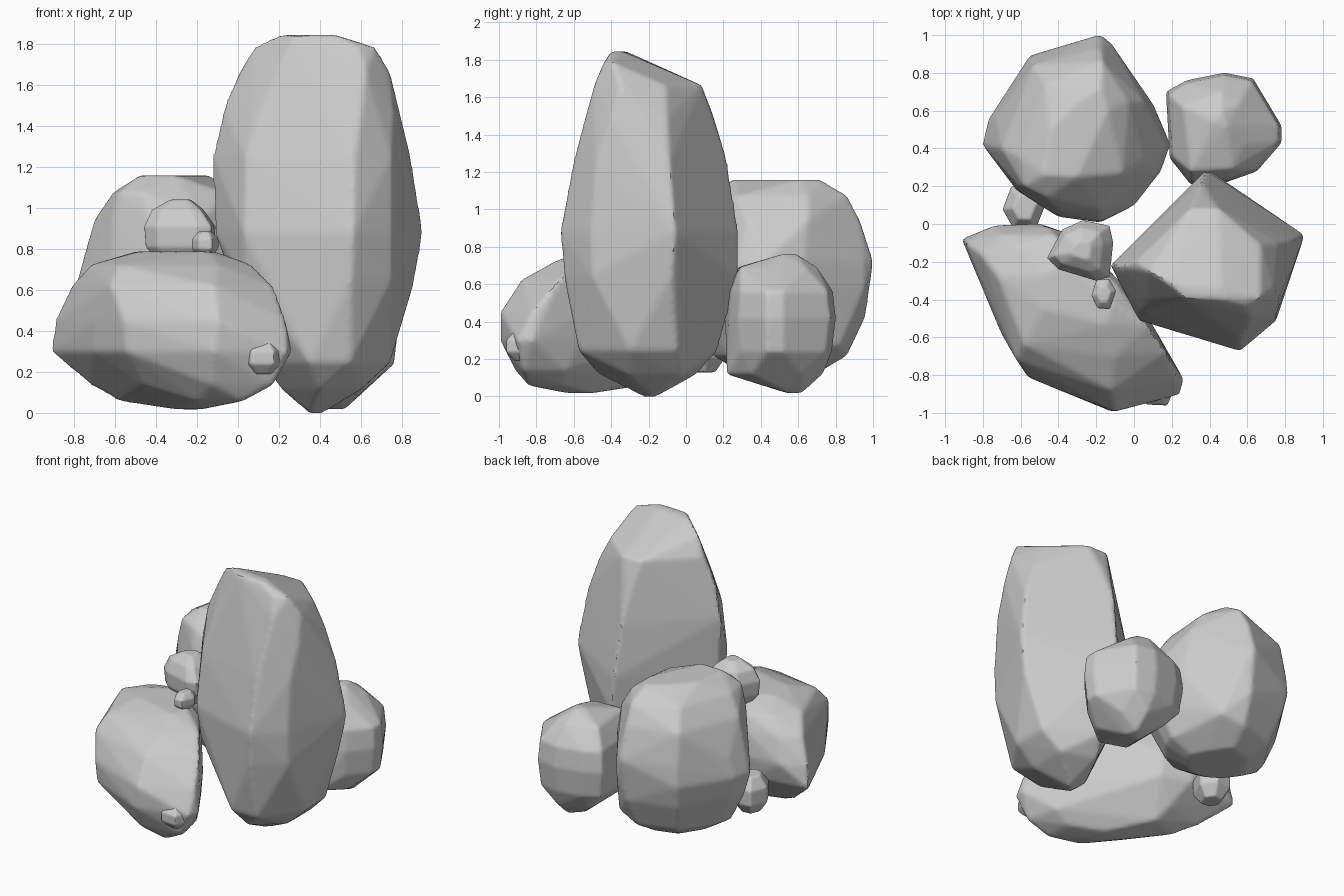
import bpy, bmesh

def rock(name, layers, voxel=0.017):
    """Convex boulder wrapped around horizontal sections (z, [(x, y), ...]), edges worn soft."""
    bm = bmesh.new()
    for z, pts in layers:
        for x, y in pts:
            bm.verts.new((x, y, z))
    bmesh.ops.convex_hull(bm, input=bm.verts)
    loose = [v for v in bm.verts if not v.link_faces]
    bmesh.ops.delete(bm, geom=loose, context='VERTS')
    # small outset makes up for the edge wear
    mid = sum((v.co for v in bm.verts), bm.verts[:][0].co * 0) / len(bm.verts)
    for v in bm.verts:
        v.co = mid + (v.co - mid) * 1.006
    bmesh.ops.recalc_face_normals(bm, faces=bm.faces)
    me = bpy.data.meshes.new(name)
    bm.to_mesh(me)
    bm.free()
    ob = bpy.data.objects.new(name, me)
    bpy.context.collection.objects.link(ob)
    rem = ob.modifiers.new("wear_grid", 'REMESH')
    rem.mode = 'VOXEL'
    rem.voxel_size = voxel
    sm = ob.modifiers.new("wear", 'SMOOTH')
    sm.factor = 0.5
    sm.iterations = 3
    bpy.ops.object.select_all(action='DESELECT')
    bpy.context.view_layer.objects.active = ob
    ob.select_set(True)
    bpy.ops.object.modifier_apply(modifier=rem.name)
    bpy.ops.object.modifier_apply(modifier=sm.name)
    bpy.ops.object.shade_smooth_by_angle(angle=0.5)
    return ob

def scaled(pts, k, c):
    return [(c[0] + (x - c[0]) * k, c[1] + (y - c[1]) * k) for x, y in pts]

# tall standing boulder
rock("tall_boulder", [
    (0.00, [(0.35, -0.22), (0.40, -0.17)]),
    (0.12, [(0.21, -0.25), (0.40, -0.46), (0.60, -0.30), (0.60, -0.02), (0.36, 0.05)]),
    (0.25, [(0.13, -0.33), (0.35, -0.57), (0.55, -0.57), (0.74, -0.30), (0.73, -0.05), (0.40, 0.17)]),
    (0.65, [(-0.02, -0.20), (0.03, -0.46), (0.55, -0.65), (0.75, -0.50), (0.86, -0.08), (0.40, 0.28)]),
    (0.88, [(-0.11, -0.22), (0.03, -0.51), (0.56, -0.67), (0.75, -0.51), (0.90, -0.06), (0.38, 0.28)]),
    (1.25, [(-0.12, -0.22), (0.04, -0.46), (0.56, -0.60), (0.75, -0.48), (0.84, -0.09), (0.36, 0.22)]),
    (1.48, [(-0.07, -0.23), (0.08, -0.40), (0.60, -0.54), (0.76, -0.40), (0.76, -0.10), (0.37, 0.15)]),
    (1.66, [(0.01, -0.20), (0.62, -0.49), (0.74, -0.35), (0.67, -0.11), (0.45, 0.08), (0.30, 0.08)]),
    (1.78, [(0.08, -0.25), (0.59, -0.44), (0.67, -0.39)]),
    (1.84, [(0.20, -0.32), (0.27, -0.39), (0.48, -0.40), (0.46, -0.34)]),
])

# low long boulder at the front left
rock("front_boulder", [
    (0.02, [(-0.32, -0.52), (-0.18, -0.64), (-0.18, -0.50)]),
    (0.06, [(-0.58, -0.30), (-0.20, -0.78), (0.02, -0.84), (0.02, -0.65), (-0.38, -0.24)]),
    (0.14, [(-0.72, -0.20), (-0.46, -0.68), (-0.13, -0.91), (0.17, -0.87), (0.12, -0.64), (-0.42, -0.15)]),
    (0.30, [(-0.91, -0.08), (-0.70, -0.56), (-0.55, -0.80), (-0.12, -0.99), (0.24, -0.90),
            (0.26, -0.82), (0.10, -0.56), (-0.30, -0.09), (-0.50, -0.02)]),
    (0.45, [(-0.89, -0.10), (-0.70, -0.58), (-0.56, -0.81), (-0.10, -0.99), (0.23, -0.82),
            (0.10, -0.54), (-0.30, -0.07), (-0.50, 0.00), (-0.74, -0.01)]),
    (0.62, [(-0.81, -0.16), (-0.62, -0.72), (-0.12, -0.88), (0.17, -0.68), (-0.08, -0.30),
            (-0.45, -0.02), (-0.70, -0.06)]),
    (0.72, [(-0.72, -0.28), (-0.58, -0.64), (-0.10, -0.70), (0.07, -0.54), (-0.09, -0.32),
            (-0.42, -0.06), (-0.60, -0.12)]),
    (0.785, [(-0.50, -0.28), (-0.48, -0.45), (-0.15, -0.53), (-0.11, -0.42), (-0.34, -0.20)]),
])

# big blocky boulder at the back left
back = [(-0.80, 0.42), (-0.77, 0.55), (-0.55, 0.89), (-0.18, 1.00), (-0.12, 0.95), (0.10, 0.63),
        (0.19, 0.42), (0.14, 0.28), (0.00, 0.10), (-0.18, 0.01), (-0.40, 0.04), (-0.62, 0.18)]
mid = (-0.30, 0.50)
rock("back_boulder", [
    (0.13, scaled(back, 0.42, mid)),
    (0.22, scaled(back, 0.72, mid)),
    (0.27, [(-0.60, 0.23), (-0.05, 0.82), (-0.18, 0.86)]),
    (0.42, scaled(back, 0.91, mid)),
    (0.58, [(x, min(y, 0.98)) for x, y in back]),
    (0.72, [(-0.76, 0.42), (-0.73, 0.56), (-0.54, 0.88), (-0.18, 1.00), (-0.12, 0.95), (0.10, 0.63),
            (0.17, 0.42), (0.12, 0.28), (-0.18, 0.02), (-0.40, 0.05), (-0.61, 0.18)]),
    (0.94, [(-0.70, 0.40), (-0.53, 0.84), (-0.18, 0.93), (0.05, 0.65), (0.05, 0.33),
            (-0.18, 0.08), (-0.42, 0.09), (-0.61, 0.20)]),
    (1.07, [(-0.61, 0.36), (-0.58, 0.20), (-0.47, 0.74), (-0.17, 0.86), (-0.03, 0.65),
            (-0.06, 0.27), (-0.46, 0.14)]),
    (1.155, [(-0.48, 0.26), (-0.44, 0.50), (-0.30, 0.64), (-0.18, 0.72), (-0.14, 0.60), (-0.30, 0.25)]),
])

# smaller boulder at the back right
side = [(0.17, 0.70), (0.28, 0.76), (0.48, 0.80), (0.63, 0.77), (0.78, 0.52), (0.78, 0.43),
        (0.65, 0.28), (0.50, 0.23), (0.30, 0.21), (0.19, 0.35)]
rock("side_boulder", [
    (0.02, [(0.42, 0.54), (0.50, 0.62), (0.52, 0.55)]),
    (0.12, [(0.30, 0.28), (0.30, 0.66), (0.50, 0.73), (0.62, 0.62), (0.62, 0.35), (0.48, 0.22)]),
    (0.24, scaled(side, 0.93, (0.48, 0.50))),
    (0.42, side),
    (0.56, scaled(side, 0.95, (0.48, 0.50))),
    (0.69, [(0.26, 0.62), (0.46, 0.70), (0.56, 0.64), (0.58, 0.42), (0.52, 0.29), (0.30, 0.28)]),
    (0.76, [(0.42, 0.54), (0.46, 0.59), (0.49, 0.52)]),
], 0.014)

# perched stone
perch = [(-0.46, -0.18), (-0.38, -0.03), (-0.27, 0.02), (-0.13, -0.01), (-0.11, -0.10),
         (-0.13, -0.28), (-0.20, -0.30), (-0.40, -0.24)]
rock("perched_stone", [
    (0.71, scaled(perch, 0.5, (-0.28, -0.14))),
    (0.81, scaled(perch, 0.95, (-0.28, -0.14))),
    (0.91, perch),
    (0.99, scaled(perch, 0.73, (-0.32, -0.13))),
    (1.04, scaled(perch, 0.30, (-0.28, -0.14))),
], 0.01)

# pebbles: centre and half sizes
six = [(1, 0.2), (0.4, 1), (-0.6, 0.9), (-1, -0.1), (-0.5, -0.95), (0.5, -1)]
for name, (cx, cy, cz), (rx, ry, rz) in [
        ("top_pebble", (-0.16, -0.37, 0.825), (0.065, 0.08, 0.06)),
        ("left_pebble", (-0.58, 0.09, 0.26), (0.115, 0.12, 0.13)),
        ("front_chip", (0.12, -0.86, 0.27), (0.11, 0.10, 0.08))]:
    rock(name, [(cz + h * rz, [(cx + k * rx * x, cy + k * ry * y) for x, y in six])
                for h, k in [(-1, 0.55), (-0.4, 1), (0.4, 1), (1, 0.55)]], 0.008)
